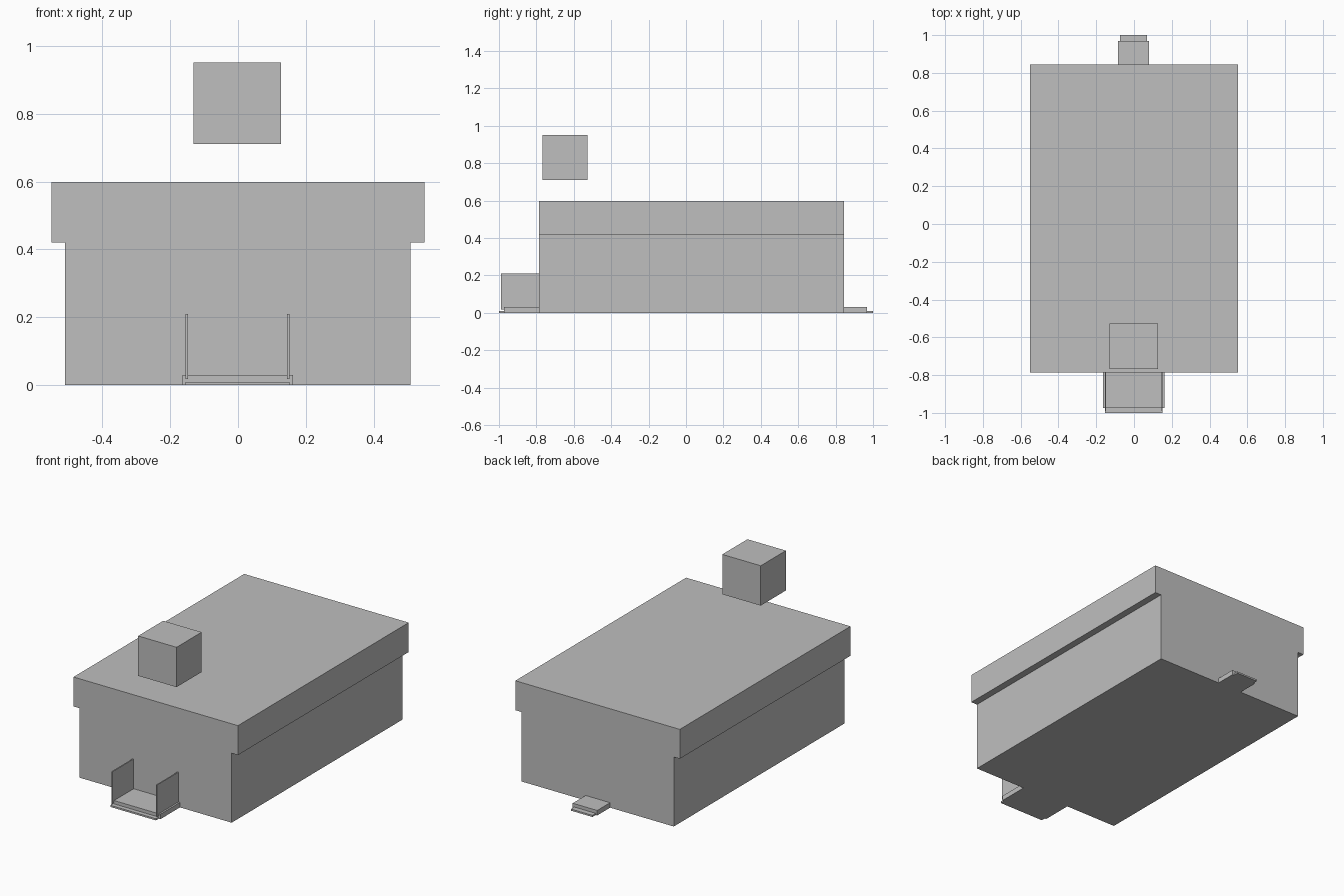
import bpy

# Remove the default cube
default = bpy.data.objects.get("Cube")
if default:
    bpy.data.objects.remove(default, do_unlink=True)

# Single plain grey
grey = bpy.data.materials.new("plain grey")
grey.use_nodes = True
colour = (0.52, 0.52, 0.52, 1)
grey.diffuse_color = colour
grey.node_tree.nodes["Principled BSDF"].inputs["Base Color"].default_value = colour


def box(name, x, y, z):
    """Box spanning the (low, high) range given on each axis."""
    spans = (x, y, z)
    bpy.ops.mesh.primitive_cube_add(size=1)
    obj = bpy.context.object
    obj.name = obj.data.name = name
    obj.location = [(low + high) / 2 for low, high in spans]
    obj.scale = [high - low for low, high in spans]
    obj.data.materials.append(grey)
    return obj


FRONT, BACK = -0.786, 0.845

# Building walls, and the flat roof band overhanging the sides only
box("building_walls", (-0.51, 0.508), (FRONT, BACK), (0, 0.42))
box("roof_band", (-0.55, 0.55), (FRONT, BACK), (0.42, 0.598))

# Cube floating above the front of the roof
box("floating_sign", (-0.131, 0.126), (-0.767, -0.527), (0.71, 0.951))

# Front porch: slab, lower step and two side panels
box("front_porch_slab", (-0.164, 0.162), (-0.973, FRONT), (0, 0.03))
box("front_step", (-0.154, 0.151), (-1, FRONT), (0, 0.01))
for side, x in (("right", -0.151), ("left", 0.148)):
    box(side + "_porch_panel", (x - 0.0035, x + 0.0035), (-0.99, FRONT), (0.018, 0.21))

# Back doorstep: slab and lower step
box("back_porch_slab", (-0.084, 0.08), (BACK, 0.968), (0, 0.03))
box("back_step", (-0.074, 0.07), (BACK, 1), (0, 0.01))
